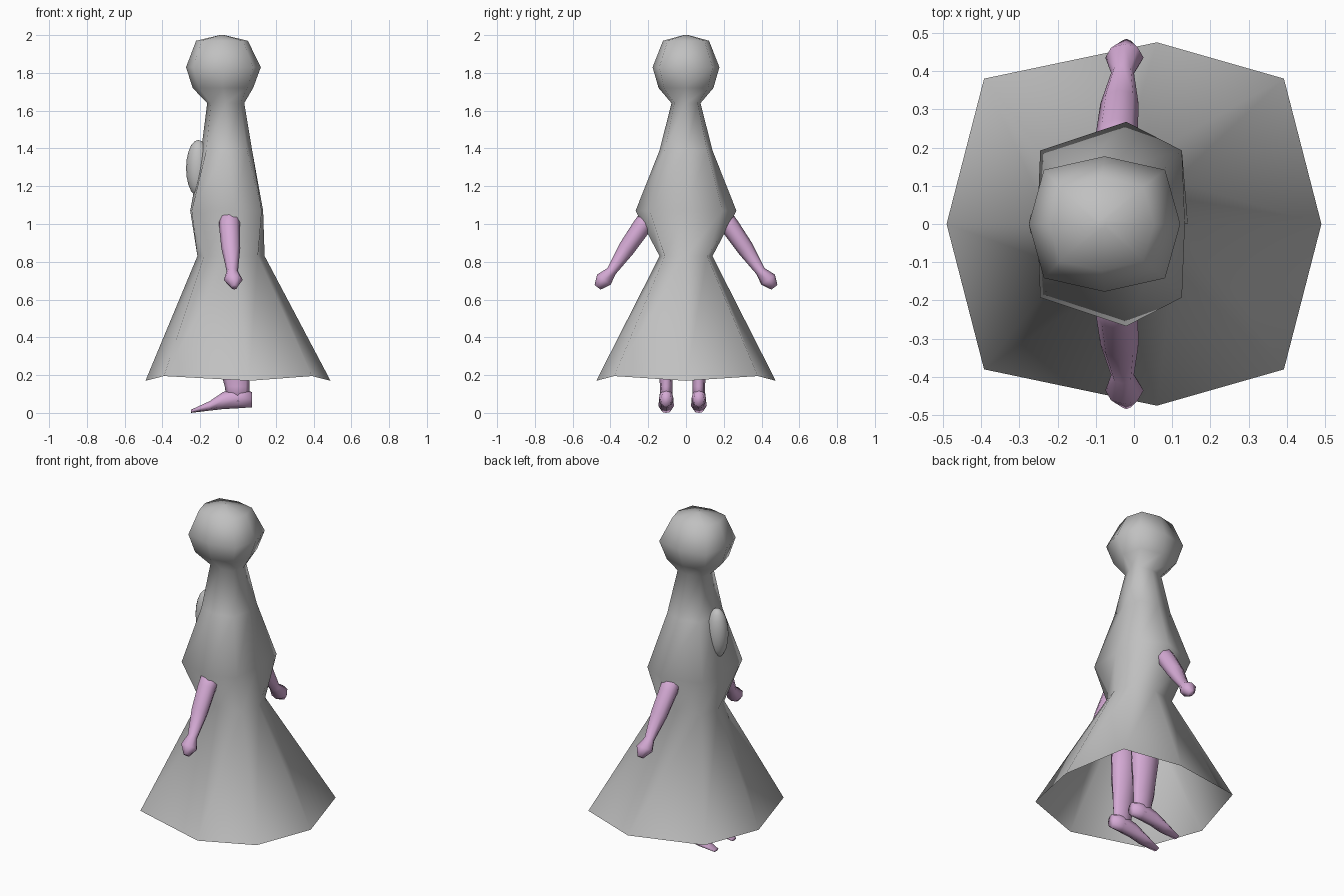
import bpy, bmesh, math
from mathutils import Vector

old = bpy.data.objects.get("Cube")
if old:
    bpy.data.objects.remove(old, do_unlink=True)

X, Y, Z = Vector((1, 0, 0)), Vector((0, 1, 0)), Vector((0, 0, 1))


def material(name, color):
    mat = bpy.data.materials.new(name)
    mat.use_nodes = True
    mat.diffuse_color = color
    mat.node_tree.nodes["Principled BSDF"].inputs["Base Color"].default_value = color
    return mat


grey = material("grey cloth", (0.53, 0.53, 0.53, 1))
pink = material("pink skin", (0.66, 0.4, 0.66, 1))


def finish(name, bm, mat):
    bmesh.ops.recalc_face_normals(bm, faces=bm.faces)
    for face in bm.faces:
        face.smooth = True
    mesh = bpy.data.meshes.new(name)
    bm.to_mesh(mesh)
    bm.free()
    mesh.materials.append(mat)
    obj = bpy.data.objects.new(name, mesh)
    bpy.context.collection.objects.link(obj)
    return obj


def loft(name, rings, mat, cap_start=True):
    """Skin a list of point rings and close the ends."""
    bm = bmesh.new()
    loops = [[bm.verts.new(p) for p in ring] for ring in rings]
    n = len(loops[0])
    for low, high in zip(loops, loops[1:]):
        for i in range(n):
            j = (i + 1) % n
            bm.faces.new((low[i], low[j], high[j], high[i]))
    bm.faces.new(loops[-1])
    if cap_start:
        bm.faces.new(loops[0])
    return finish(name, bm, mat)


def octagon(z, cx, rx, ry, kx=0.8, ky=0.8, shift=0.0, lift=0.0):
    """Boxy eight-sided ring; shift moves the side points, lift raises corners."""
    ring = []
    for i in range(8):
        c, s = math.cos(i * math.pi / 4), math.sin(i * math.pi / 4)
        if i % 2:
            x, y, h = math.copysign(kx, c) * rx, math.copysign(ky, s) * ry, lift
        else:
            x, y, h = c * rx + abs(s) * shift, s * ry, 0
        ring.append((cx + x, y, z + h))
    return ring


def ellipse(center, u, v, ru, rv, sides=8):
    return [Vector(center) + u * ru * math.cos(t) + v * rv * math.sin(t)
            for t in (2 * math.pi * i / sides for i in range(sides))]


# Hooded gown: open hem, waist, wide elbows, chest, neck and head
loft("hooded_gown", [
    octagon(0.17, 0, 0.49, 0.475, shift=0.06, lift=0.025),
    octagon(0.83, -0.037, 0.178, 0.14),
    octagon(1.07, -0.06, 0.193, 0.267, 0.96, 0.72, shift=0.04),
    octagon(1.39, -0.06, 0.135, 0.14),
    octagon(1.64, -0.065, 0.098, 0.077),
    octagon(1.72, -0.08, 0.16, 0.145),
    octagon(1.83, -0.077, 0.198, 0.177),
    octagon(1.97, -0.085, 0.137, 0.122),
    octagon(2.0, -0.085, 0.012, 0.012),
], grey, cap_start=False)

# Oval bump on the chest
bm = bmesh.new()
bmesh.ops.create_uvsphere(bm, u_segments=16, v_segments=10, radius=1)
bmesh.ops.scale(bm, vec=(0.065, 0.06, 0.15), verts=bm.verts)
bump = finish("chest_oval", bm, grey)
bump.location = (-0.21, 0, 1.295)

# Arms: x, y, z, width, thickness from shoulder to fingertips
arm = [(-0.045, 0.16, 1.09, 0.055, 0.05), (-0.045, 0.235, 0.985, 0.055, 0.05),
       (-0.038, 0.315, 0.87, 0.05, 0.045), (-0.03, 0.395, 0.75, 0.03, 0.027),
       (-0.025, 0.435, 0.705, 0.05, 0.045), (-0.02, 0.468, 0.665, 0.016, 0.02)]
for side, sign in (("left", -1), ("right", 1)):
    across = Vector((0, 0.8 * sign, 0.6))
    loft(side + "_arm", [ellipse((x, y * sign, z), X, across, w, t)
                         for x, y, z, w, t in arm], pink)

# Legs: x, z, depth, width;  feet: x, z, width, height from heel to toe
leg = [(0, 0.06, 0.06, 0.035), (-0.005, 0.14, 0.065, 0.033),
       (-0.012, 0.2, 0.075, 0.036), (-0.02, 0.4, 0.09, 0.06), (-0.03, 0.72, 0.09, 0.065)]
foot = [(0.075, 0.07, 0.03, 0.04), (0.01, 0.08, 0.038, 0.055),
        (-0.08, 0.065, 0.038, 0.045), (-0.15, 0.037, 0.042, 0.025), (-0.25, 0.008, 0.022, 0.008)]
for side, y in (("left", -0.105), ("right", 0.068)):
    loft(side + "_leg", [ellipse((x, y, z), X, Y, d, w) for x, z, d, w in leg], pink)
    loft(side + "_foot", [ellipse((x, y, z), Y, Z, w, h) for x, z, w, h in foot], pink)
